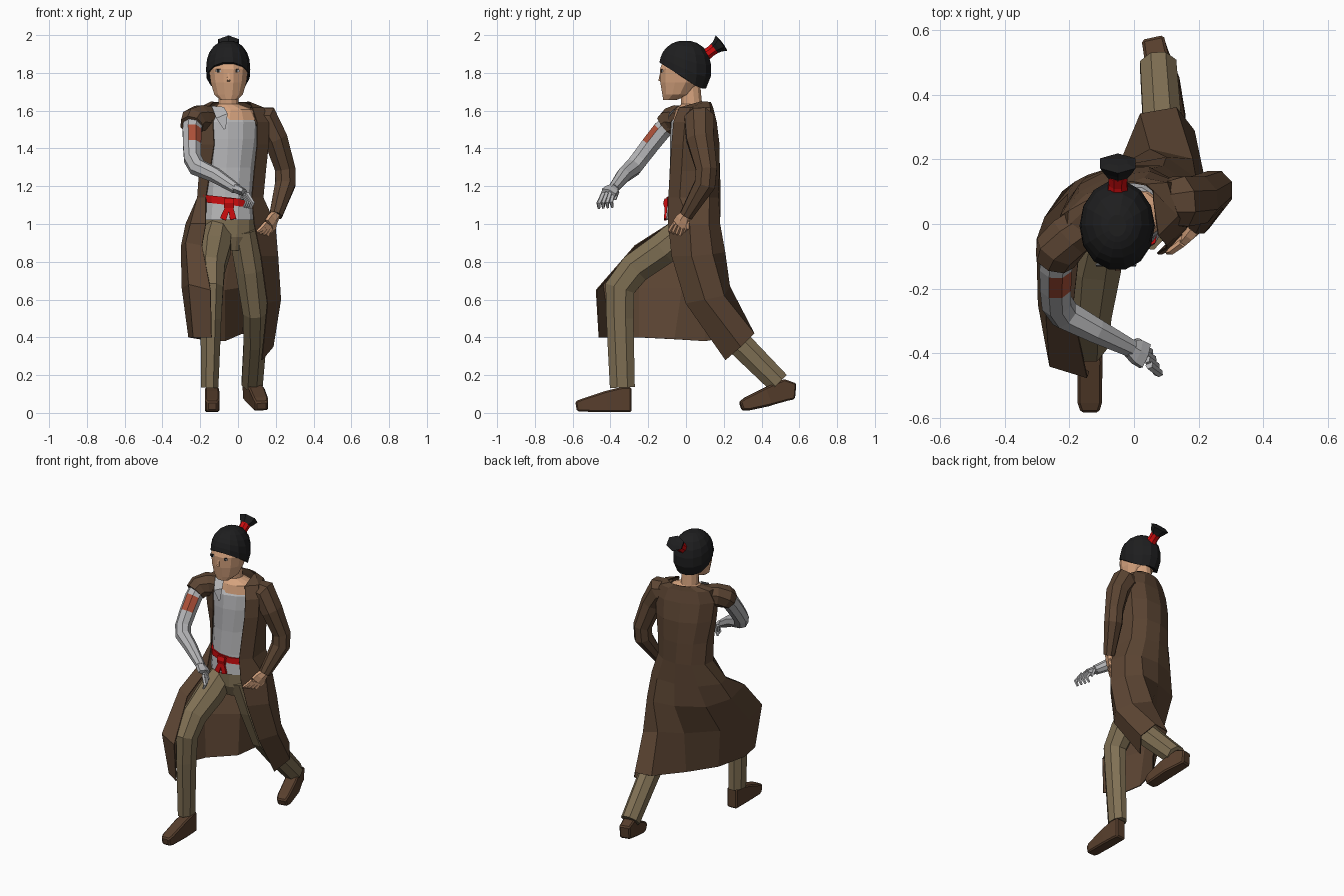
import bpy, bmesh, math
from mathutils import Vector as V


def material(name, r, g, b):
    lin = [((c / 255 + 0.055) / 1.055) ** 2.4 for c in (r, g, b)]
    m = bpy.data.materials.new(name)
    m.diffuse_color = (*lin, 1)
    return m


COAT = material("coat brown", 92, 69, 51)
BOOT = material("boot brown", 88, 63, 45)
PANTS = material("trouser khaki", 128, 112, 84)
GREY = material("cloth grey", 182, 182, 184)
SKIN = material("skin", 214, 163, 126)
HAIR = material("hair black", 30, 30, 31)
RED = material("sash red", 205, 12, 14)
PATCH = material("arm mark rust", 172, 80, 56)


def loft(name, rings, mat, closed=True, cap=True):
    """Skin a list of equal-length point rows with quads."""
    bm = bmesh.new()
    rows = [[bm.verts.new(p) for p in r] for r in rings]
    n = len(rows[0])
    for a, b in zip(rows, rows[1:]):
        for i in range(n if closed else n - 1):
            j = (i + 1) % n
            bm.faces.new((a[i], a[j], b[j], b[i]))
    if closed and cap:
        bm.faces.new(rows[0])
        bm.faces.new(rows[-1])
    bmesh.ops.recalc_face_normals(bm, faces=bm.faces[:])
    me = bpy.data.meshes.new(name)
    bm.to_mesh(me)
    bm.free()
    me.materials.append(mat)
    ob = bpy.data.objects.new(name, me)
    bpy.context.collection.objects.link(ob)
    return ob


def tube(name, pts, mat, ref=(1, 0, 0), n=8):
    """Tube along points (x, y, z, radius along ref[, other radius])."""
    ps = [V(p[:3]) for p in pts]
    rings = []
    for k, p in enumerate(pts):
        t = V((0, 0, 0))
        if k:
            t += (ps[k] - ps[k - 1]).normalized()
        if k < len(ps) - 1:
            t += (ps[k + 1] - ps[k]).normalized()
        t.normalize()
        u = V(ref)
        u = (u - t * u.dot(t)).normalized()
        w = t.cross(u)
        s = 1 / math.cos(math.pi / n)
        angs = [(i + 0.5) * math.tau / n for i in range(n)]
        rings.append([ps[k] + u * p[3] * s * math.cos(a) + w * p[-1] * s * math.sin(a) for a in angs])
    return loft(name, rings, mat)


def arc(z, cx, cy, rx, ry, rot=0.0, gap=0.0, n=9):
    """Level ellipse row, starting at the front; gap leaves it open there."""
    pts = []
    for i in range(n):
        t = gap + (math.tau - 2 * gap) * i / (n - 1) if gap else math.tau * (i + 0.5) / n
        x, y = -rx * math.sin(t), -ry * math.cos(t)
        pts.append(V((cx + x * math.cos(rot) - y * math.sin(rot),
                      cy + x * math.sin(rot) + y * math.cos(rot), z)))
    return pts


def body(name, rows, mat, n=12):
    return loft(name, [arc(*r, n=n) for r in rows], mat)


# head, neck and nose
body("head", [(1.657, -.05, -.085, .046, .037), (1.685, -.05, -.052, .078, .076), (1.75, -.05, -.03, .098, .11),
              (1.82, -.05, -.025, .107, .117), (1.89, -.05, -.01, .09, .105)], SKIN)
body("neck", [(1.55, -.03, .025, .15, .09, .25), (1.605, -.025, .025, .112, .078, .2), (1.635, -.05, .03, .056, .057),
              (1.74, -.05, .02, .052, .057)], SKIN)
tube("nose", [(-.05, -.132, 1.80, .004, .005), (-.05, -.139, 1.762, .009, .008), (-.05, -.131, 1.757, .006, .004)], SKIN, n=4)

# eyes: thin plates with a dark iris and lid
for s in (-1, 1):
    x = -.056 + s * .048
    for nm, y, z, w, h, m in (("eye_white", -.126, 1.81, .015, .005, GREY),
                              ("eye_iris", -.129, 1.81, .006, .007, HAIR),
                              ("eyelid", -.128, 1.819, .014, .002, HAIR)):
        tube(nm, [(x, y + .003, z, w, h), (x, y - .003, z, w, h)], m, n=4)

# hair cap: hairline sinks from the forehead to the nape
rings = []
for f in (0, .25, .5, .7, .87, .96, 1):
    ring = []
    for i in range(14):
        t = math.tau * (i + .5) / 14
        back = (1 - math.cos(t)) / 2
        hem = 1.858 - .14 * min(1, back * 1.25)
        z = hem + (1.968 - hem) * f
        h = abs(z - 1.815) / (.156 if z > 1.815 else .145)
        k = max(0, 1 - h ** 2.4) ** .46
        ring.append(V((-.052 - .117 * k * math.sin(t), -.005 - .142 * k * math.cos(t), z)))
    rings.append(ring)
loft("hair_cap", rings, HAIR)

# tied ponytail
tube("hair_tie", [(-.05, .09, 1.885, .034), (-.05, .125, 1.91, .028), (-.05, .152, 1.93, .03)], RED)
tube("ponytail", [(-.05, .145, 1.925, .025), (-.05, .165, 1.94, .042, .03), (-.05, .188, 1.958, .055, .044),
                  (-.05, .192, 1.961, .03, .015)], HAIR, n=6)

# shirt, collar and hips
body("shirt", [(1.02, -.045, .01, .145, .115, .08), (1.15, -.045, .015, .135, .108, .1),
               (1.3, -.045, .03, .14, .115, .18), (1.45, -.04, .03, .155, .113, .25),
               (1.54, -.04, .03, .162, .104, .28), (1.59, -.045, .035, .125, .078, .28)], GREY)
body("hips", [(.86, -.04, .02, .1, .08), (.93, -.045, .015, .145, .105), (1.05, -.045, .012, .138, .108, .08)], PANTS)
loft("shirt_collar", [[(-.14, -.045, 1.625), (-.075, -.045, 1.62)], [(-.115, -.095, 1.56), (-.055, -.09, 1.585)],
                      [(-.075, -.1, 1.50), (-.065, -.1, 1.505)]], GREY, closed=False)

# sash, knot and tails
sash = body("sash", [(1.10, -.045, .015, .147, .118, .08), (1.14, -.045, .015, .147, .118, .1)], RED)
for v in sash.data.vertices:
    v.co.z -= .11 * (v.co.x + .045)
    v.co.x = min(v.co.x, .075)
tube("sash_knot", [(-.075, -.107, 1.11, .025, .012), (-.02, -.107, 1.11, .025, .012)], RED, ref=(0, 0, 1), n=6)
for x in (-.08, -.025):
    tube("sash_tail", [(-.045, -.106, 1.11, .012, .007), (x, -.11, 1.025, .017, .006)], RED, n=4)

# legs
tube("front_leg", [(-.1, .01, .98, .07, .08), (-.125, -.12, .87, .085, .085), (-.142, -.27, .765, .072, .082),
                   (-.14, -.35, .66, .062, .08), (-.143, -.35, .5, .055, .072), (-.15, -.337, .135, .046, .066)], PANTS)
tube("rear_leg", [(.03, .01, .97, .08, .09), (.065, .06, .76, .077, .085), (.092, .13, .54, .067, .075),
                  (.09, .27, .38, .06, .068), (.075, .49, .16, .056, .06)], PANTS)

# boots: bevelled blocks
for ob in (tube("front_boot", [(-.137, -.582, .035, .028, .026), (-.137, -.55, .04, .038, .034), (-.137, -.42, .06, .039, .056),
                               (-.138, -.34, .07, .037, .066), (-.14, -.29, .07, .035, .066)], BOOT, n=4),
           tube("rear_boot", [(.125, .29, .036, .032, .024), (.12, .325, .048, .04, .036), (.1, .43, .085, .042, .05),
                              (.07, .52, .12, .038, .058), (.058, .575, .115, .035, .042)], BOOT, n=4)):
    b = ob.modifiers.new("soft corners", 'BEVEL')
    b.width = .008
    b.segments = 1

# long open coat: bodice from ellipses, skirt draped over the stride
bodice = [arc(*r) for r in ((1.645, -.04, .07, .105, .055, .25, 1.2), (1.615, -.04, .05, .175, .08, .28, .9),
                            (1.54, -.035, .04, .2, .112, .28, .68), (1.42, -.035, .045, .19, .13, .25, .68),
                            (1.28, -.035, .05, .178, .13, .18, .82), (1.14, -.035, .05, .182, .13, .1, .9))]
for r, x, y in zip(bodice[1:], (.075, .1, .1, .085, .072), (-.035, -.065, -.075, -.083, -.092)):
    r[-1].xy = (x, y)               # left front edge hangs straight
    r[-2].xy = (x + .06, y + .06)
skirt = [
    [(-.17, -.09, 1), (-.25, -.07, 1), (-.275, .02, 1), (-.18, .13, 1), (-.04, .178, 1),
     (.09, .178, 1), (.17, .12, 1), (.195, .02, 1), (.085, -.092, 1)],
    [(-.19, -.27, .885), (-.275, -.23, .9), (-.3, -.05, .88), (-.22, .1, .86), (-.04, .18, .85),
     (.1, .205, .85), (.19, .14, .84), (.21, .03, .83), (.12, -.075, .83)],
    [(-.145, -.475, .65), (-.26, -.44, .68), (-.295, -.25, .66), (-.24, -.02, .66), (-.07, .12, .65),
     (.05, .23, .67), (.18, .2, .62), (.225, .1, .6), (.155, 0, .58)],
    [(-.14, -.46, .4), (-.235, -.4, .4), (-.26, -.25, .4), (-.2, -.06, .39), (-.07, .1, .38),
     (.02, .34, .42), (.13, .36, .42), (.185, .29, .35), (.125, .21, .28)]]
coat = loft("long_coat", bodice + skirt, COAT, closed=False)
mod = coat.modifiers.new("cloth thickness", 'SOLIDIFY')
mod.thickness = .006
mod.offset = 0

# coat sleeves: one cut short, one long
ARM = (0, -.8, .6)
tube("short_sleeve", [(-.12, .02, 1.56, .06), (-.2, -.04, 1.56, .068), (-.235, -.08, 1.545, .068),
                      (-.245, -.11, 1.52, .06)], COAT, ref=ARM)
tube("long_sleeve", [(.06, .06, 1.56, .06), (.145, .07, 1.55, .078), (.2, .075, 1.45, .072, .063),
                     (.25, .108, 1.29, .056, .054), (.25, .1, 1.21, .056, .054), (.2, .0, 1.045, .034)], COAT, ref=(0, 1, 0))

# wrapped arm with a rust mark on two of its faces
arm = tube("wrapped_arm", [(-.235, -.06, 1.56, .05), (-.243, -.13, 1.493, .05), (-.243, -.192, 1.415, .048),
                           (-.24, -.245, 1.345, .046), (-.215, -.28, 1.30, .046), (-.12, -.33, 1.258, .038),
                           (-.01, -.385, 1.187, .027)], GREY, ref=ARM)
arm.data.materials.append(PATCH)
for p in arm.data.polygons:
    if 1.43 < p.center.z < 1.515 and p.normal.dot(V((.38, -.74, .55))) > .8:
        p.material_index = 1


def hand(name, wrist, palm, tip, across, mat, lift):
    """Palm, four bent fingers and a thumb."""
    w, p, t, a = V(wrist), V(palm), V(tip), V(across).normalized()
    tube(name + "_palm", [(*w, .026, .022), (*w.lerp(p, .5), .038, .02), (*p, .04, .016)], mat, ref=a, n=6)
    for i in range(4):
        o = a * (.022 * (i - 1.5))
        bend = p.lerp(t, .5) + (p - w) * lift
        tube(name + "_finger", [(*(p + o * .9), .011), (*(bend + o * 1.1), .010), (*(t + o * 1.2), .006)], mat, ref=a, n=5)
    m = w.lerp(p, .4)
    tube(name + "_thumb", [(*(m - a * .02), .012), (*(p - a * .05), .010), (*(p.lerp(t, .5) - a * .045), .007)], mat, ref=a, n=5)


hand("wrapped_hand", (-.015, -.383, 1.19), (.035, -.41, 1.165), (.048, -.425, 1.085), (.45, -1, -.1), GREY, .45)
hand("bare_hand", (.2, 0, 1.05), (.165, -.035, .995), (.12, -.055, .945), (-.45, -.75, .3), SKIN, .25)
